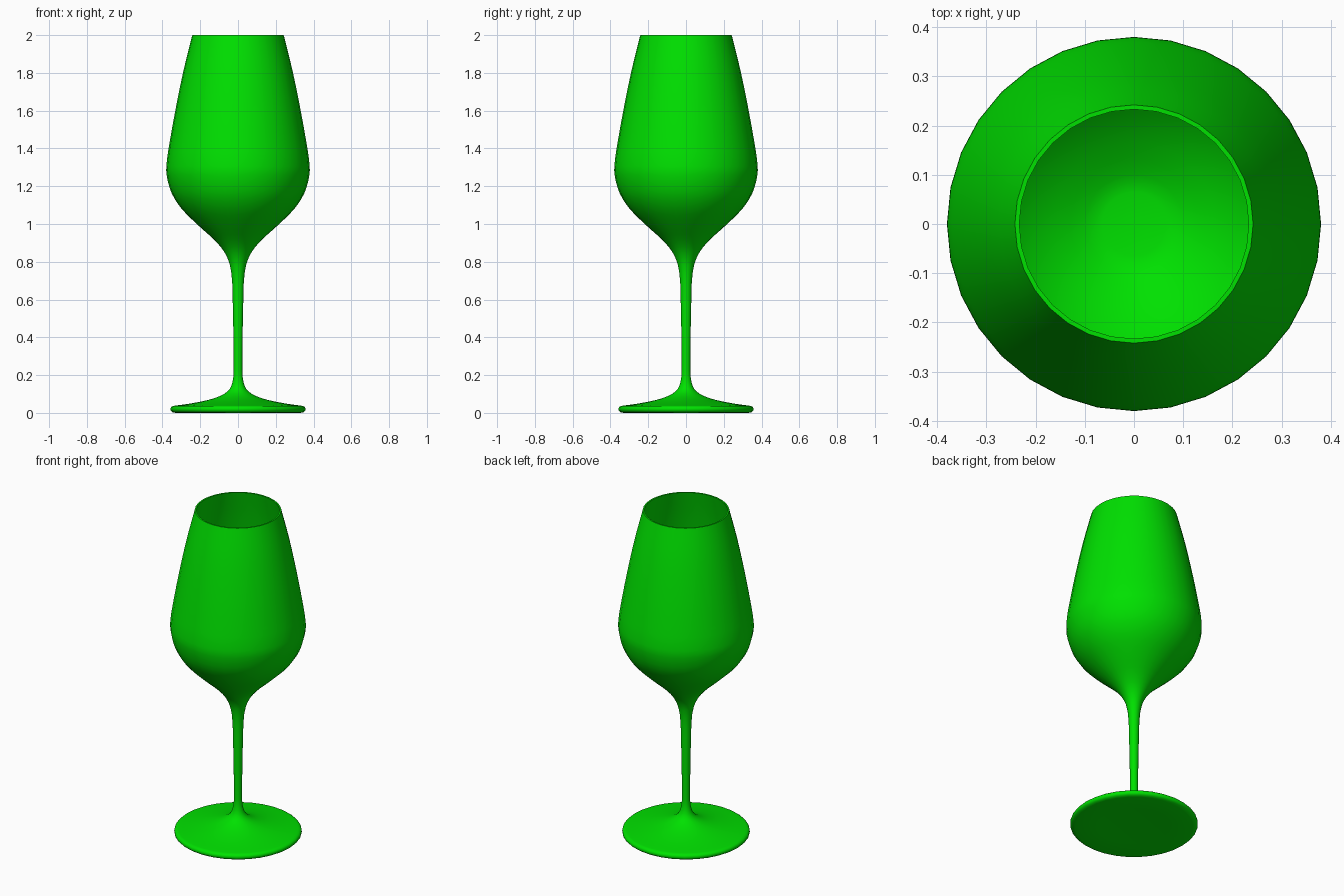
import bpy, bmesh, math
from mathutils import Vector

cube = bpy.data.objects.get("Cube")
if cube:
    bpy.data.objects.remove(cube, do_unlink=True)

SIDES = 32
WALL = 0.009

green = bpy.data.materials.new("green_glass")
green.use_nodes = True
colour = (0.0, 0.75, 0.0, 1)
green.diffuse_color = colour
green.node_tree.nodes["Principled BSDF"].inputs["Base Color"].default_value = colour


def smooth_curve(points, steps=3):
    """Pass a Catmull-Rom curve through (radius, height) points."""
    pts = [Vector(p) for p in points]
    pts = [2 * pts[0] - pts[1]] + pts + [2 * pts[-1] - pts[-2]]
    out = []
    for a, b, c, d in zip(pts, pts[1:], pts[2:], pts[3:]):
        for i in range(steps):
            t = i / steps
            out.append(0.5 * (2 * b + (c - a) * t + (2 * a - 5 * b + 4 * c - d) * t ** 2
                              + (3 * b - a - 3 * c + d) * t ** 3))
    return out + [pts[-2]]


def lathe(name, profile):
    """Turn a (radius, height) profile around the z axis."""
    bm = bmesh.new()
    verts = [bm.verts.new((max(r, 0), 0, z)) for r, z in profile]
    edges = [bm.edges.new(pair) for pair in zip(verts, verts[1:])]
    bmesh.ops.spin(bm, geom=verts + edges, axis=(0, 0, 1), cent=(0, 0, 0),
                   angle=math.tau, steps=SIDES)
    bmesh.ops.remove_doubles(bm, verts=bm.verts, dist=0.0005)
    bmesh.ops.recalc_face_normals(bm, faces=bm.faces)
    mesh = bpy.data.meshes.new(name)
    bm.to_mesh(mesh)
    bm.free()
    mesh.materials.append(green)
    obj = bpy.data.objects.new(name, mesh)
    bpy.context.collection.objects.link(obj)
    bpy.ops.object.select_all(action="DESELECT")
    obj.select_set(True)
    bpy.context.view_layer.objects.active = obj
    bpy.ops.object.shade_smooth_by_angle(angle=math.radians(40))


# Underside and rounded edge of the foot
underside = [(0, 0.008), (0.2, 0.005), (0.33, 0)]
foot_edge = smooth_curve([(0.345, 0.003), (0.356, 0.012), (0.356, 0.027), (0.346, 0.036)], 2)

# Top of the foot rising into the stem
foot_and_stem = smooth_curve([(0.335, 0.038), (0.25, 0.05), (0.16, 0.068), (0.09, 0.092),
                              (0.045, 0.125), (0.026, 0.18), (0.023, 0.26), (0.025, 0.45),
                              (0.03, 0.68)])

# Outer wall of the bowl
bowl = smooth_curve([(0.035, 0.74), (0.048, 0.8), (0.078, 0.86), (0.13, 0.92),
                     (0.215, 0.997), (0.298, 1.08), (0.352, 1.165), (0.378, 1.26),
                     (0.377, 1.33), (0.364, 1.42), (0.332, 1.6), (0.289, 1.81), (0.242, 2)])

# Inner wall, ending in a rounded bottom above the solid neck
inner = [(r - WALL, z) for r, z in reversed(bowl) if z > 1.15]
inner_bottom = smooth_curve([(0.29, 1.09), (0.2, 1.005), (0.1, 0.942), (0.05, 0.931), (0, 0.929)])

lathe("wine_glass", underside + foot_edge + foot_and_stem + bowl + inner + inner_bottom)
